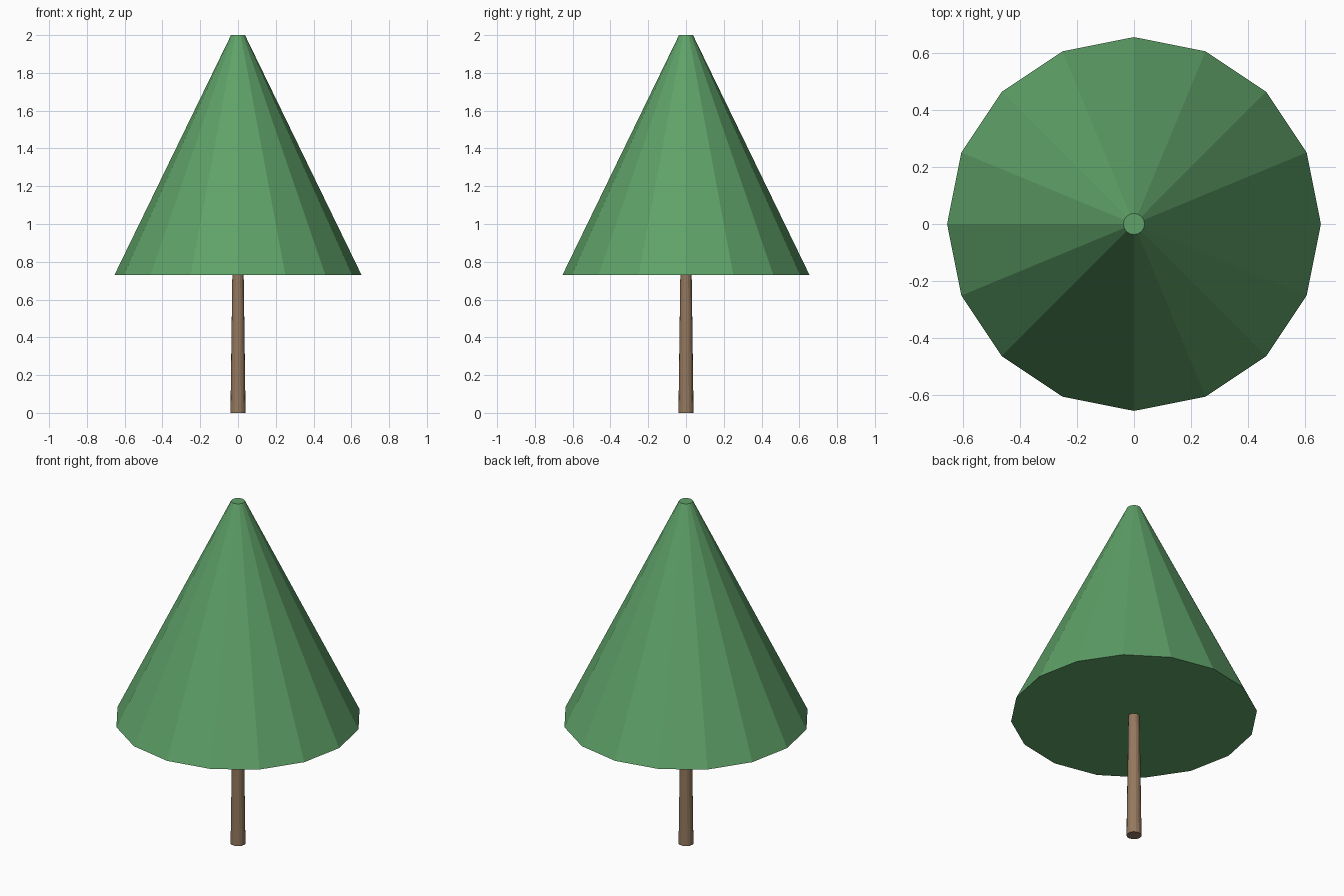
import bpy

if "Cube" in bpy.data.objects:
    bpy.data.objects.remove(bpy.data.objects["Cube"])


def material(name, colour):
    mat = bpy.data.materials.new(name)
    mat.diffuse_color = (*colour, 1.0)
    mat.use_nodes = True
    mat.node_tree.nodes["Principled BSDF"].inputs["Base Color"].default_value = mat.diffuse_color
    return mat


def tapered_part(name, r_bottom, r_top, z_bottom, z_top, mat, sides=16):
    """Closed, flat-faced tapering column between two heights."""
    bpy.ops.mesh.primitive_cone_add(
        vertices=sides, radius1=r_bottom, radius2=r_top,
        depth=z_top - z_bottom, end_fill_type='NGON',
        location=(0, 0, (z_bottom + z_top) / 2))
    obj = bpy.context.object
    obj.name = name
    obj.data.materials.append(mat)
    return obj


leaf_green = material("leaf green", (0.115, 0.36, 0.14))
bark_brown = material("bark brown", (0.30, 0.19, 0.115))

# Slender trunk, ending just inside the foliage
tapered_part("trunk", 0.04, 0.03, 0.0, 0.74, bark_brown)

# Single conical crown with a small flat tip
tapered_part("foliage", 0.654, 0.037, 0.73, 2.0, leaf_green)
